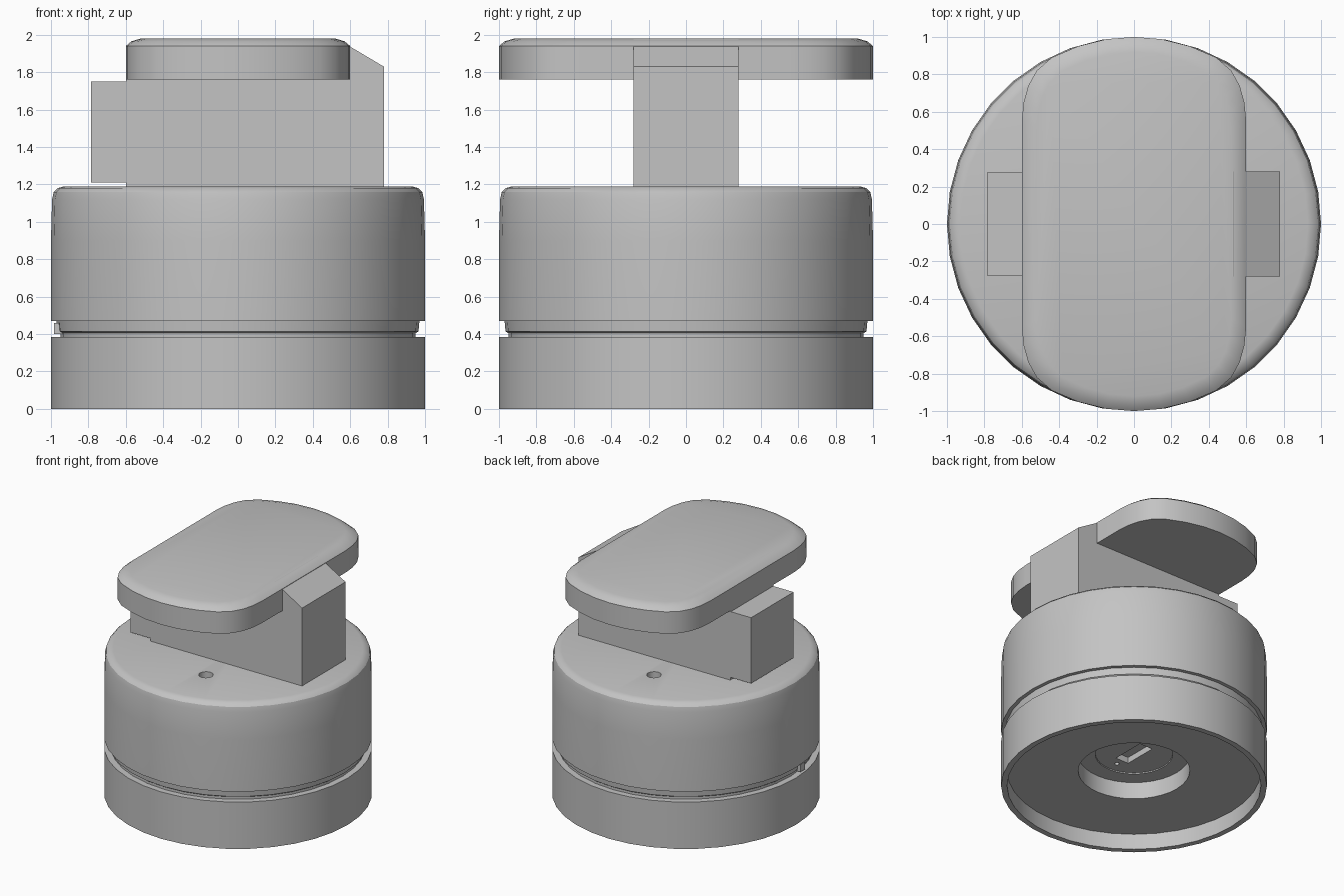
import bpy
import bmesh
import math
from mathutils import Matrix

cube = bpy.data.objects.get("Cube")
if cube:
    bpy.data.objects.remove(cube, do_unlink=True)

grey = bpy.data.materials.new("plain grey")
grey.use_nodes = True
colour = (0.55, 0.55, 0.55, 1)
grey.diffuse_color = colour
grey.node_tree.nodes["Principled BSDF"].inputs["Base Color"].default_value = colour


def finish(name, bm):
    """Turn a bmesh into a named object with the shared material."""
    bmesh.ops.recalc_face_normals(bm, faces=bm.faces)
    mesh = bpy.data.meshes.new(name)
    bm.to_mesh(mesh)
    bm.free()
    mesh.materials.append(grey)
    obj = bpy.data.objects.new(name, mesh)
    bpy.context.collection.objects.link(obj)
    return obj


def activate(obj):
    bpy.ops.object.select_all(action='DESELECT')
    obj.select_set(True)
    bpy.context.view_layer.objects.active = obj


def smooth(obj, angle=32):
    activate(obj)
    bpy.ops.object.shade_smooth_by_angle(angle=math.radians(angle))


def lathe(name, profile, sides=36):
    bm = bmesh.new()
    verts = [bm.verts.new((r, 0, z)) for r, z in profile]
    edges = [bm.edges.new(pair) for pair in zip(verts, verts[1:])]
    bmesh.ops.spin(bm, geom=verts + edges, cent=(0, 0, 0), axis=(0, 0, 1),
                   angle=math.tau, steps=sides, use_merge=True)
    bmesh.ops.remove_doubles(bm, verts=bm.verts, dist=0.0005)
    return finish(name, bm)


def box(name, low, high):
    bm = bmesh.new()
    size = [h - l for l, h in zip(low, high)]
    mid = [(h + l) / 2 for l, h in zip(low, high)]
    bmesh.ops.create_cube(bm, size=1,
                          matrix=Matrix.Translation(mid) @ Matrix.Diagonal((*size, 1)))
    return finish(name, bm)


def rod(name, centre, radius, depth):
    bm = bmesh.new()
    bmesh.ops.create_cone(bm, cap_ends=True, segments=12, radius1=radius,
                          radius2=radius, depth=depth,
                          matrix=Matrix.Translation(centre))
    return finish(name, bm)


def cut(target, cutter):
    activate(target)
    mod = target.modifiers.new("cut", 'BOOLEAN')
    mod.operation = 'DIFFERENCE'
    mod.solver = 'EXACT'
    mod.object = cutter
    bpy.ops.object.modifier_apply(modifier=mod.name)
    bpy.data.objects.remove(cutter, do_unlink=True)


# Hollow base with a round well underneath
base = lathe("base", [(0, .28), (.29, .28), (.29, .27), (.42, .27), (.42, .13),
                      (.955, .13), (.955, 0), (1, 0), (1, .385), (0, .385)])
cut(base, box("slot_cutter", (-.06, -.14, .2), (.06, .14, .33)))
for side in (-1, 1):
    cut(base, rod("screw_cutter", (0, side * .2, .27), .018, .1))
smooth(base)

# Upper body with a grooved neck and a rounded top edge
body = lathe("body", [(0, .38), (.95, .38), (.95, .405), (.965, .415), (.97, .47),
                      (1, .47), (1, .9), (.994, 1.12), (.985, 1.16),
                      (.965, 1.18), (.93, 1.19), (0, 1.19)])
for side in (-1, 1):
    cut(body, rod("hole_cutter", (side * .08, side * -.53, 1.19), .055, .2))
smooth(body)

# Small stop in the groove
box("groove_stop", (-.985, -.14, .4), (-.93, -.08, .46))


# Upright block: a side profile extruded in y
def extruded(name, outline, half):
    bm = bmesh.new()
    face = bm.faces.new([bm.verts.new((x, -half, z)) for x, z in outline])
    new = bmesh.ops.extrude_face_region(bm, geom=[face])["geom"]
    bmesh.ops.translate(bm, vec=(0, 2 * half, 0),
                        verts=[v for v in new if isinstance(v, bmesh.types.BMVert)])
    return finish(name, bm)


extruded("upright_block", [(-.6, 1.19), (.78, 1.19), (.78, 1.83), (.53, 1.978),
                           (.4, 1.978), (.4, 1.8), (-.6, 1.8)], .282)
box("end_block", (-.785, -.276, 1.21), (-.59, .276, 1.75))

# Paddle: quarter outline mirrored twice, then a chamfered top
quarter = [(.6, .55), (.59, .65), (.565, .74), (.52, .82), (.44, .89),
           (.3, .95), (.15, .988)]
half = quarter + [(0, 1)] + [(-x, y) for x, y in reversed(quarter)]
outline = half + [(-x, -y) for x, y in half]
bm = bmesh.new()
rings = []
for z, inset in ((1.76, 0), (1.94, 0), (1.965, .03), (1.98, .08)):
    rings.append([bm.verts.new((x * (1 - inset / .6), y * (1 - inset), z))
                  for x, y in outline])
for low, high in zip(rings, rings[1:]):
    for i in range(len(outline)):
        j = (i + 1) % len(outline)
        bm.faces.new((low[i], low[j], high[j], high[i]))
bm.faces.new(rings[0])
bm.faces.new(rings[-1])
smooth(finish("paddle", bm), 28)
